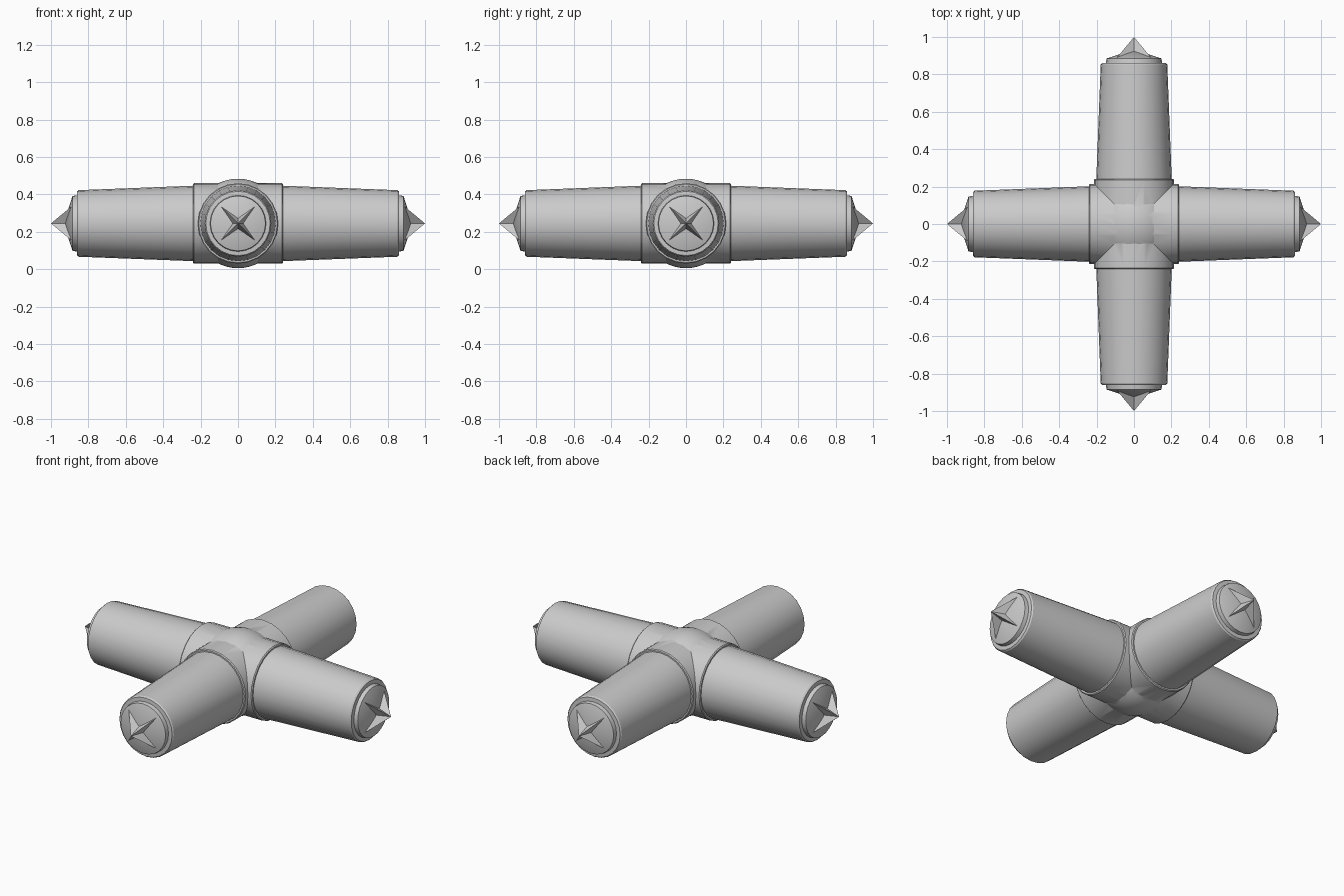
import bpy, bmesh, math
from mathutils import Matrix

if "Cube" in bpy.data.objects:
    bpy.data.objects.remove(bpy.data.objects["Cube"])

Z = 0.245      # height of the arm axes
SEG = 24


def make_object(name, bm, smooth=True):
    bmesh.ops.recalc_face_normals(bm, faces=bm.faces)
    mesh = bpy.data.meshes.new(name)
    bm.to_mesh(mesh)
    bm.free()
    ob = bpy.data.objects.new(name, mesh)
    bpy.context.collection.objects.link(ob)
    if smooth:
        shade(ob)
    return ob


def shade(ob):
    bpy.ops.object.select_all(action='DESELECT')
    ob.select_set(True)
    bpy.context.view_layer.objects.active = ob
    bpy.ops.object.shade_smooth_by_angle(angle=math.radians(28))


def lathe(name, profile, angle, smooth=True):
    """Spin (radius, distance) points around an axis lying along +x, turned by angle."""
    bm = bmesh.new()
    rings = []
    for r, d in profile:
        if r == 0:
            rings.append([bm.verts.new((d, 0, 0))] * SEG)
        else:
            rings.append([bm.verts.new((d, r * math.cos(2 * math.pi * i / SEG),
                                        r * math.sin(2 * math.pi * i / SEG)))
                          for i in range(SEG)])
    for a, b in zip(rings, rings[1:]):
        for i in range(SEG):
            j = (i + 1) % SEG
            bm.faces.new(dict.fromkeys((a[i], a[j], b[j], b[i])))
    bm.transform(Matrix.Translation((0, 0, Z)) @ Matrix.Rotation(angle, 4, 'Z'))
    return make_object(name, bm, smooth)


def star_tip(name, angle):
    """Four-ridged spike with its ridges on the diagonals."""
    bm = bmesh.new()
    apex = bm.verts.new((1.0, 0, 0))
    ring = []
    for i in range(8):
        r = 0.04 if i % 2 == 0 else 0.13
        a = i * math.pi / 4
        ring.append(bm.verts.new((0.889, r * math.cos(a), r * math.sin(a))))
    for i in range(8):
        bm.faces.new((apex, ring[i], ring[(i + 1) % 8]))
    bm.transform(Matrix.Translation((0, 0, Z)) @ Matrix.Rotation(angle, 4, 'Z'))
    return make_object(name, bm, smooth=False)


# Hub: two crossed collars joined with a slightly larger ball
collar = [(0, -0.24), (0.21, -0.24), (0.215, -0.235),
          (0.215, 0.235), (0.21, 0.24), (0, 0.24)]
hub = lathe("hub", collar, 0)
cross = lathe("hub_cross_collar", collar, math.pi / 2)
bm = bmesh.new()
bmesh.ops.create_uvsphere(bm, u_segments=32, v_segments=24, radius=0.239,
                          matrix=Matrix.Translation((0, 0, Z)))
ball = make_object("hub_ball", bm)
for part in (cross, ball):
    part.hide_render = True
    mod = hub.modifiers.new("union", 'BOOLEAN')
    mod.operation = 'UNION'
    mod.solver = 'EXACT'
    mod.object = part
    bpy.context.view_layer.objects.active = hub
    bpy.ops.object.modifier_apply(modifier=mod.name)
    bpy.data.objects.remove(part)
shade(hub)

# Four tapered arms with a stepped, coned end and a star spike
arm_profile = [(0.202, 0.23), (0.178, 0.852), (0.172, 0.86), (0.15, 0.862),
               (0.147, 0.885), (0, 0.932)]
for side, k in (("right", 0), ("back", 1), ("left", 2), ("front", 3)):
    lathe(side + "_arm", arm_profile, k * math.pi / 2)
    star_tip(side + "_star_tip", k * math.pi / 2)
